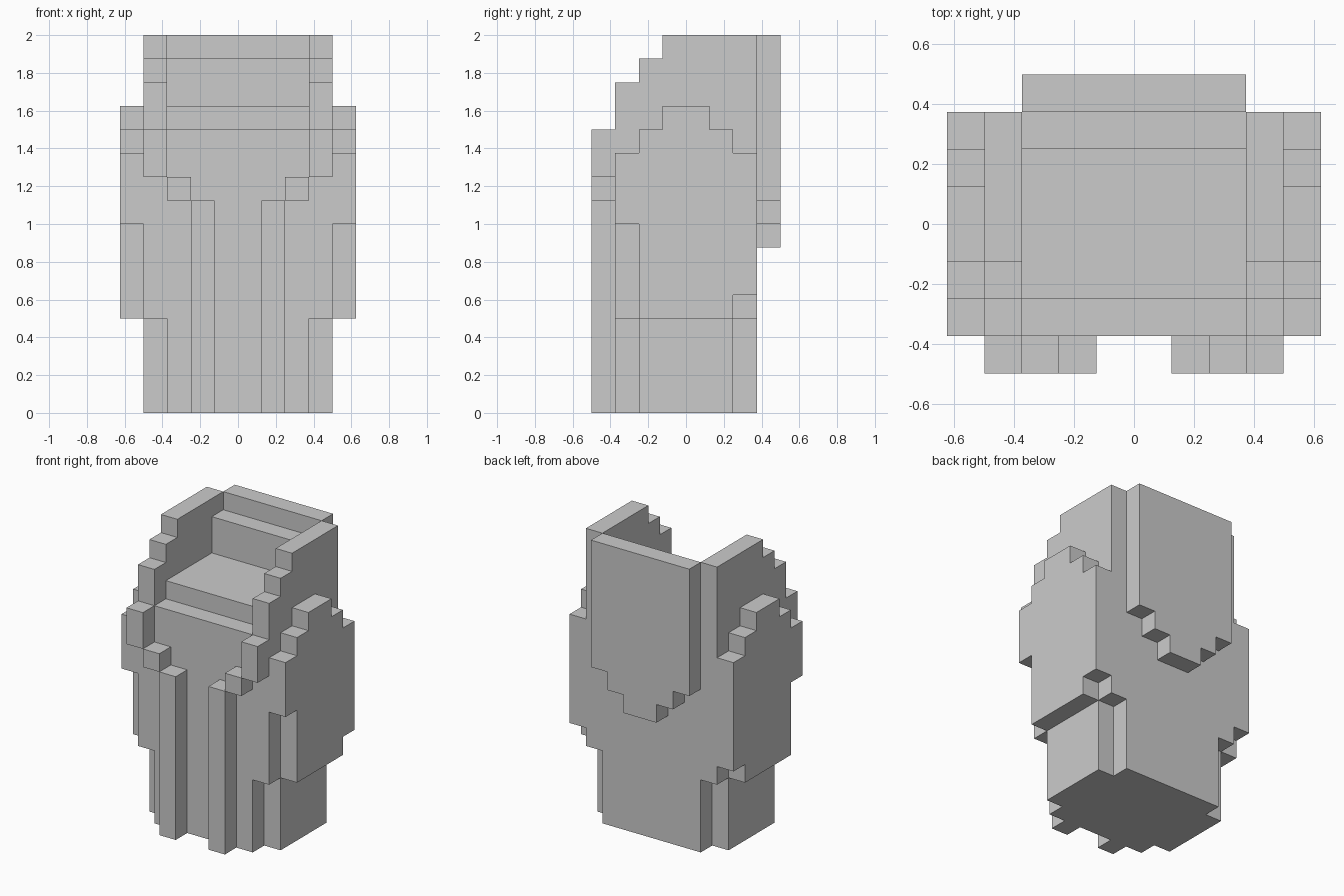
import bpy, bmesh
from mathutils import Vector

if "Cube" in bpy.data.objects:
    bpy.data.objects.remove(bpy.data.objects["Cube"])

U = 0.125  # one block; all coordinates below are in blocks


def extrude_profile(name, points, axis, start, end):
    """Extrude a closed profile: axis 'X' uses (y, z) points, axis 'Y' uses (x, z)."""
    bm = bmesh.new()

    def place(p, d):
        return Vector((d, p[0], p[1]) if axis == 'X' else (p[0], d, p[1])) * U

    face = bm.faces.new([bm.verts.new(place(p, start)) for p in points])
    new = bmesh.ops.extrude_face_region(bm, geom=[face])["geom"]
    shift = place((0, 0), end - start)
    bmesh.ops.translate(bm, vec=shift,
                        verts=[v for v in new if isinstance(v, bmesh.types.BMVert)])
    bmesh.ops.recalc_face_normals(bm, faces=bm.faces)
    mesh = bpy.data.meshes.new(name)
    bm.to_mesh(mesh)
    bm.free()
    obj = bpy.data.objects.new(name, mesh)
    bpy.context.collection.objects.link(obj)
    return obj


def rect(a0, a1, z0, z1):
    return [(a0, z0), (a1, z0), (a1, z1), (a0, z1)]


# Solid torso with stepped interior ledges at the top
extrude_profile("torso", [(-3, 0), (3, 0), (3, 15), (2, 15), (2, 13),
                          (-2, 13), (-2, 12), (-3, 12)], 'X', -3, 3)

# Back panel with a stepped lower edge
extrude_profile("back_panel", [(-3, 16), (-3, 9), (-2, 9), (-2, 8), (-1, 8), (-1, 7),
                               (1, 7), (1, 8), (2, 8), (2, 9), (3, 9), (3, 16)], 'Y', 3, 4)

# Side wall: narrow at the bottom, stepping down at the upper front
wall = [(-2, 0), (2, 0), (2, 4), (3, 4), (3, 16), (-1, 16), (-1, 15),
        (-2, 15), (-2, 14), (-3, 14), (-3, 4), (-2, 4)]
# Outer sleeve plate with a stepped crown
sleeve = [(-2, 4), (2, 4), (2, 5), (3, 5), (3, 11), (2, 11), (2, 12), (1, 12), (1, 13),
          (-1, 13), (-1, 12), (-2, 12), (-2, 11), (-3, 11), (-3, 8), (-2, 8)]
# Front trim: collar, link and long strip as (x0, x1, z0, z1)
trim = {"collar_block": (3, 4, 10, 12), "trim_link": (2, 3, 9, 10), "front_strip": (1, 2, 0, 9)}

for side, s in (("left", -1), ("right", 1)):
    extrude_profile(f"side_wall_{side}", wall, 'X', 3 * s, 4 * s)
    extrude_profile(f"sleeve_plate_{side}", sleeve, 'X', 4 * s, 5 * s)
    for part, (x0, x1, z0, z1) in trim.items():
        extrude_profile(f"{part}_{side}", rect(x0 * s, x1 * s, z0, z1), 'Y', -4, -3)
